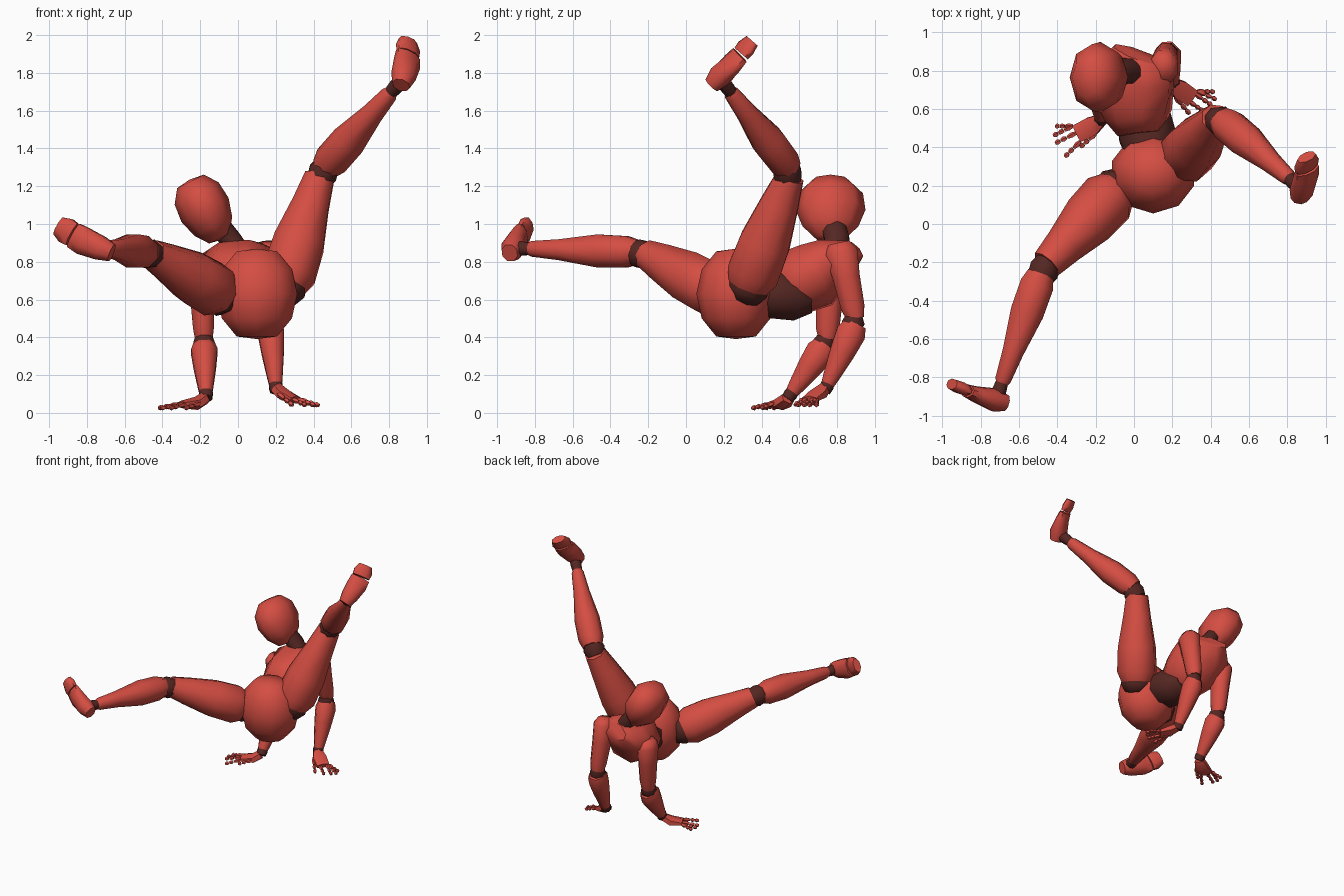
import bpy, bmesh, math
from mathutils import Vector, Matrix

if "Cube" in bpy.data.objects:
    bpy.data.objects.remove(bpy.data.objects["Cube"])


def material(name, rgb):
    m = bpy.data.materials.new(name)
    m.diffuse_color = (*rgb, 1)
    m.use_nodes = True
    m.node_tree.nodes["Principled BSDF"].inputs["Base Color"].default_value = m.diffuse_color
    return m


SKIN = material("red", (0.66, 0.075, 0.055))
JOINT = material("dark_red", (0.09, 0.02, 0.016))


def finish(name, bm, mat):
    bmesh.ops.recalc_face_normals(bm, faces=bm.faces[:])
    me = bpy.data.meshes.new(name)
    bm.to_mesh(me)
    bm.free()
    me.materials.append(mat)
    ob = bpy.data.objects.new(name, me)
    bpy.context.collection.objects.link(ob)
    bpy.ops.object.select_all(action='DESELECT')
    ob.select_set(True)
    bpy.context.view_layer.objects.active = ob
    bpy.ops.object.shade_smooth_by_angle(angle=math.radians(62))
    return ob


def add_loft(bm, rings, side, n):
    """Capped tube through rings (centre, half width, half depth)."""
    pts = [Vector(r[0]) for r in rings]
    loops = []
    for i, (c, w, d) in enumerate(rings):
        axis = (pts[min(i + 1, len(pts) - 1)] - pts[max(i - 1, 0)]).normalized()
        u = Vector(side)
        u = (u - axis * u.dot(axis)).normalized()
        v = axis.cross(u)
        angs = [2 * math.pi * (k + 0.5) / n for k in range(n)]
        loops.append([bm.verts.new(pts[i] + u * w * math.cos(a) + v * d * math.sin(a)) for a in angs])
    for a, b in zip(loops, loops[1:]):
        for k in range(n):
            bm.faces.new((a[k], a[(k + 1) % n], b[(k + 1) % n], b[k]))
    bm.faces.new(loops[0])
    bm.faces.new(loops[-1])


def loft(name, rings, side=(1, 0, 0), n=8, mat=SKIN):
    bm = bmesh.new()
    add_loft(bm, rings, side, n)
    return finish(name, bm, mat)


def limb(name, a, b, profile, side=(1, 0, 0), mat=SKIN):
    """Straight tapered limb: profile is (fraction, half width, half depth)."""
    a, b = Vector(a), Vector(b)
    return loft(name, [(a.lerp(b, t), w, d) for t, w, d in profile], side, 8, mat)


def ball(name, centre, radii, tilt=0, taper=0, mat=SKIN, seg=9, rings=6):
    """Faceted ball with flattened poles, optionally narrower at the bottom."""
    bm = bmesh.new()
    bmesh.ops.create_uvsphere(bm, u_segments=seg, v_segments=rings, radius=1)
    for v in bm.verts:
        k = 1 + taper * v.co.z
        z = max(-.92, min(.92, v.co.z))
        v.co = Vector((v.co.x * radii[0] * k, v.co.y * radii[1] * k, z * radii[2]))
    bmesh.ops.transform(bm, verts=bm.verts[:], matrix=Matrix.Translation(centre) @ Matrix.Rotation(tilt, 4, 'Y'))
    return finish(name, bm, mat)


# torso
ball("pelvis", (0.10, 0.265, 0.63), (0.225, 0.21, 0.26), seg=10)
loft("abdomen", [((0.08, 0.36, 0.65), 0.13, 0.12), ((0.07, 0.46, 0.63), 0.16, 0.14),
                 ((0.05, 0.57, 0.61), 0.15, 0.13), ((0.04, 0.65, 0.62), 0.11, 0.10)], mat=JOINT)
loft("chest", [((0.03, 0.47, 0.70), 0.12, 0.09), ((0.02, 0.57, 0.69), 0.18, 0.18),
               ((0.00, 0.69, 0.73), 0.215, 0.18), ((0.00, 0.79, 0.81), 0.215, 0.13),
               ((0.03, 0.88, 0.86), 0.15, 0.06)], (0.40, 0.04, 0.12))

# neck and head
loft("neck", [((-0.01, 0.79, 0.86), 0.07, 0.07), ((-0.04, 0.80, 0.92), 0.06, 0.07),
              ((-0.10, 0.78, 0.99), 0.06, 0.07)], mat=JOINT)
ball("head", (-0.175, 0.765, 1.075), (0.14, 0.185, 0.195), -0.47, 0.15, seg=8)

# legs
THIGH = [(0, .115, .115), (.12, .15, .15), (.4, .145, .145), (.75, .105, .11), (1, .085, .08)]
SHIN = [(0, .075, .07), (.1, .095, .09), (.35, .094, .094), (.7, .06, .06), (.95, .045, .045), (1, .03, .03)]
LEGS = {
    "right": dict(hip=(-.09, .18, .63), knee=(-.475, -.23, .85), ankle=(-.70, -.86, .87),
                  foot=[(-.70, -.925, .86), (-.82, -.89, .91), (-.87, -.87, .94), (-.95, -.835, .99)],
                  wide=(-.41, .12, -.9)),
    "left": dict(hip=(.25, .33, .67), knee=(.44, .56, 1.275), ankle=(.83, .22, 1.72),
                 foot=[(.87, .16, 1.76), (.895, .245, 1.85), (.90, .285, 1.895), (.90, .35, 1.97)],
                 wide=(-.8, -.4, .4)),
}
for s, g in LEGS.items():
    hip, knee, ankle = (Vector(g[k]) for k in ("hip", "knee", "ankle"))
    up, low = (knee - hip).normalized(), (ankle - knee).normalized()
    limb(s + "_hip_joint", hip - up * .08, hip + up * .05, [(0, .08, .08), (.5, .12, .12), (1, .11, .11)], mat=JOINT)
    limb(s + "_thigh", hip, knee - up * .03, THIGH)
    limb(s + "_knee_joint", knee - up * .05, knee + low * .06, [(0, .07, .07), (.5, .085, .08), (1, .07, .065)], mat=JOINT)
    limb(s + "_shin", knee + low * .03, ankle - low * .02, SHIN)
    limb(s + "_ankle_joint", ankle - low * .04, ankle + low * .05, [(0, .035, .035), (.5, .04, .04), (1, .04, .04)], mat=JOINT)
    h, m, b, t = g["foot"]
    fwd = (Vector(m) - Vector(h)).normalized()
    loft(s + "_foot", [(Vector(h) - fwd * .035, .05, .045), (Vector(h) + fwd * .03, .068, .065),
                       (m, .08, .045), (b, .075, .035)], g["wide"])
    loft(s + "_toes", [(Vector(b).lerp(Vector(t), .1), .07, .03), (Vector(b).lerp(Vector(t), .5), .075, .035),
                       (t, .055, .03)], g["wide"])

# arms, each with a palm and five jointed fingers
UPPER = [(0, .05, .06), (.12, .078, .095), (.45, .07, .078), (.85, .06, .068), (1, .05, .05)]
FORE = [(0, .06, .065), (.15, .075, .085), (.45, .064, .072), (.85, .044, .047), (1, .035, .035)]
ARMS = {
    "right": dict(shoulder=(-.195, .77, .80), elbow=(-.18, .745, .37), wrist=(-.17, .555, .10),
                  palm=[(-.175, .54, .08), (-.22, .51, .05), (-.30, .47, .045)],
                  tips=[(-.28, .40), (-.36, .35), (-.41, .42), (-.42, .46), (-.41, .51)]),
    "left": dict(shoulder=(.155, .81, .90), elbow=(.17, .90, .48), wrist=(.20, .745, .14),
                 palm=[(.205, .73, .13), (.24, .70, .10), (.305, .655, .07)],
                 tips=[(.29, .575), (.36, .59), (.405, .62), (.43, .65), (.42, .69)]),
}
for s, g in ARMS.items():
    sh, el, wr = (Vector(g[k]) for k in ("shoulder", "elbow", "wrist"))
    up, low = (el - sh).normalized(), (wr - el).normalized()
    limb(s + "_upper_arm", sh, el - up * .02, UPPER)
    limb(s + "_elbow_joint", el - up * .04, el + low * .05, [(0, .045, .045), (.5, .06, .065), (1, .045, .045)], mat=JOINT)
    limb(s + "_forearm", el + low * .01, wr, FORE)
    limb(s + "_wrist_joint", wr - low * .03, wr + low * .03, [(0, .035, .035), (.5, .04, .04), (1, .035, .035)], mat=JOINT)
    p0, p1, p2 = (Vector(p) for p in g["palm"])
    run = p2 - p1
    across = Vector((-run.y, run.x, 0)).normalized()
    loft(s + "_palm", [(p0, .038, .035), (p1, .058, .036), (p2, .055, .02)], across, 6)
    bm = bmesh.new()
    for k, (x, y) in enumerate(g["tips"]):
        tip = Vector((x, y, .025 if s == "right" else .04))
        offset = (tip - p2).dot(across)
        spread = math.copysign(min(abs(offset), .045), offset)
        base = (p1 if k == 0 else p2) + across * spread
        for a, b in ((0, .42), (.47, .72), (.77, 1)):
            add_loft(bm, [(base.lerp(tip, a), .010, .010), (base.lerp(tip, (a + b) / 2), .015, .015),
                          (base.lerp(tip, b), .009, .009)], across, 5)
    finish(s + "_fingers", bm, SKIN)
